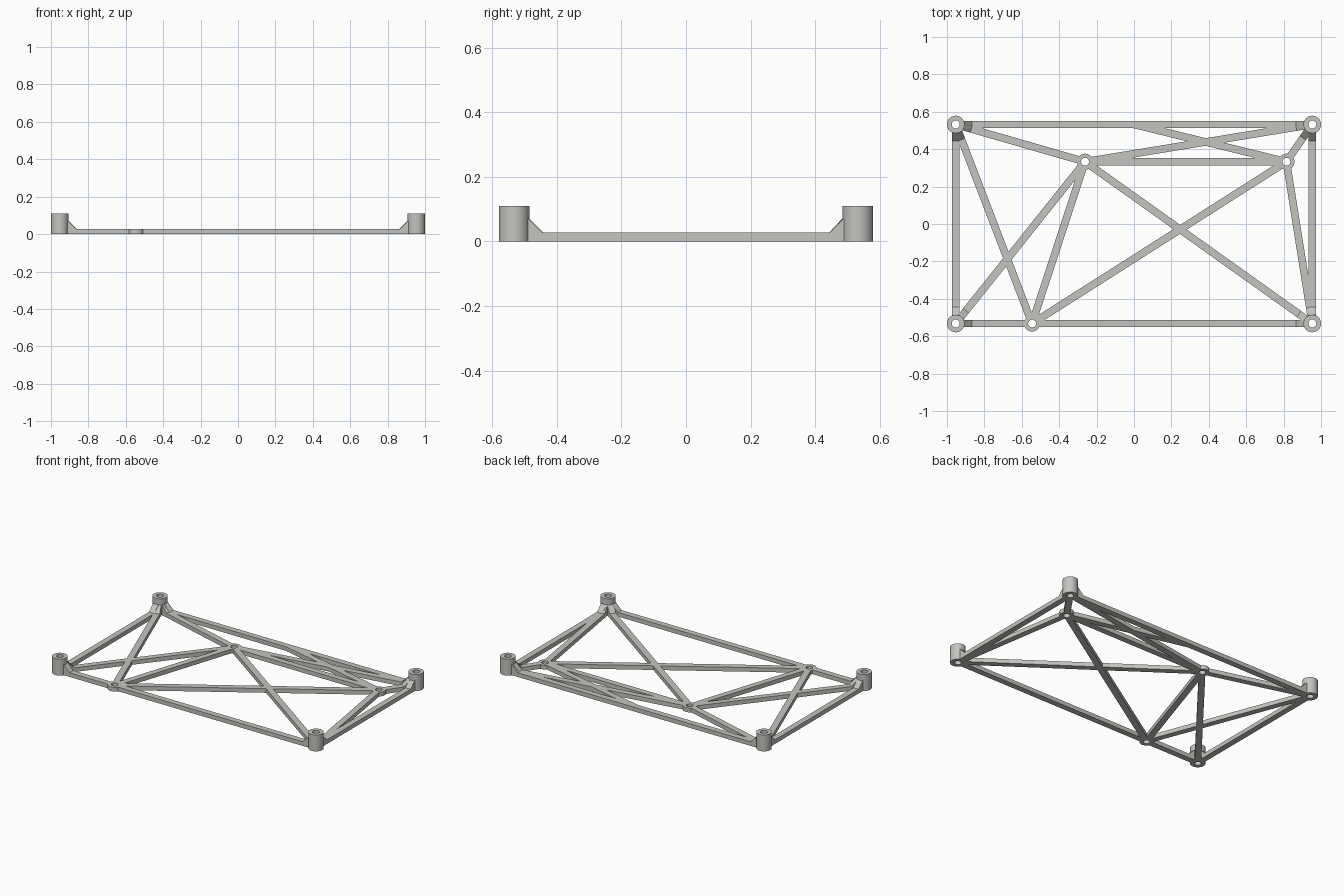
import bpy, bmesh, math
from mathutils import Vector, Matrix

if "Cube" in bpy.data.objects:
    bpy.data.objects.remove(bpy.data.objects["Cube"])

BAR_W, BAR_H = 0.04, 0.028
POST_R, POST_H = 0.047, 0.11
BOSS_R, HOLE_R = 0.043, 0.021
CX, CY = 0.953, 0.532

grey = bpy.data.materials.new("warm grey")
grey.diffuse_color = (0.55, 0.55, 0.52, 1)
grey.use_nodes = True
grey.node_tree.nodes["Principled BSDF"].inputs["Base Color"].default_value = grey.diffuse_color

# Truss nodes
corners = {"bl": (-CX, -CY), "br": (CX, -CY), "tl": (-CX, CY), "tr": (CX, CY)}
bosses = {"a": (-0.262, 0.333), "b": (0.815, 0.333), "c": (-0.545, -CY)}
nodes = {**corners, **bosses, "mid": (0.0, CY)}
struts = ["bl br", "tl tr", "bl tl", "br tr", "bl a", "tl a", "tl c", "a c",
          "a br", "c b", "a tr", "a b", "b tr", "b br", "mid b"]


def prism(bm, profile, matrix, width):
    """Extrude an (along, up) profile sideways, centred on the path."""
    rings = [[bm.verts.new(matrix @ Vector((u, s * width / 2, z))) for u, z in profile]
             for s in (-1, 1)]
    bm.faces.new(rings[0])
    bm.faces.new(rings[1][::-1])
    n = len(profile)
    for i in range(n):
        j = (i + 1) % n
        bm.faces.new((rings[0][j], rings[0][i], rings[1][i], rings[1][j]))


def cylinder(bm, xy, radius, z0, z1):
    bmesh.ops.create_cone(bm, cap_ends=True, segments=40, radius1=radius, radius2=radius,
                          depth=z1 - z0,
                          matrix=Matrix.Translation((xy[0], xy[1], (z0 + z1) / 2)))


def path_matrix(start, end):
    d = Vector(end) - Vector(start)
    turn = Matrix.Rotation(math.atan2(d.y, d.x), 4, 'Z')
    return Matrix.Translation((start[0], start[1], 0)) @ turn, d.length


def make_object(name, bm):
    bmesh.ops.recalc_face_normals(bm, faces=bm.faces[:])
    mesh = bpy.data.meshes.new(name)
    bm.to_mesh(mesh)
    bm.free()
    mesh.materials.append(grey)
    ob = bpy.data.objects.new(name, mesh)
    bpy.context.collection.objects.link(ob)
    return ob


# Screw hole cutter shared by the frame and posts
bm = bmesh.new()
for xy in list(corners.values()) + list(bosses.values()):
    cylinder(bm, xy, HOLE_R, -0.05, POST_H + 0.05)
cutter = make_object("hole_cutter", bm)
cutter.hide_render = True
cutter.display_type = 'WIRE'


def finish(ob):
    cut = ob.modifiers.new("holes", 'BOOLEAN')
    cut.operation = 'DIFFERENCE'
    cut.solver = 'EXACT'
    cut.use_self = True
    cut.object = cutter
    bpy.ops.object.select_all(action='DESELECT')
    bpy.context.view_layer.objects.active = ob
    ob.select_set(True)
    bpy.ops.object.modifier_apply(modifier=cut.name)
    bpy.ops.object.shade_smooth_by_angle(angle=math.radians(30))


# Flat truss: struts and round screw bosses
bm = bmesh.new()
for pair in struts:
    start, end = (nodes[k] for k in pair.split())
    m, length = path_matrix(start, end)
    prism(bm, [(0, 0), (length, 0), (length, BAR_H), (0, BAR_H)], m, BAR_W)
for xy in bosses.values():
    cylinder(bm, xy, BOSS_R, 0, BAR_H)
finish(make_object("truss_frame", bm))

# Corner posts, each with a sloped gusset on every strut that meets it
for key, xy in corners.items():
    bm = bmesh.new()
    cylinder(bm, xy, POST_R, 0, POST_H)
    for pair in struts:
        ends = pair.split()
        if key in ends:
            other = ends[1] if ends[0] == key else ends[0]
            m, _ = path_matrix(xy, nodes[other])
            prism(bm, [(0.03, 0.01), (0.087, 0.01), (0.087, BAR_H), (0.045, 0.07),
                       (0.03, 0.07)], m, BAR_W)
    finish(make_object("corner_post_" + key, bm))
